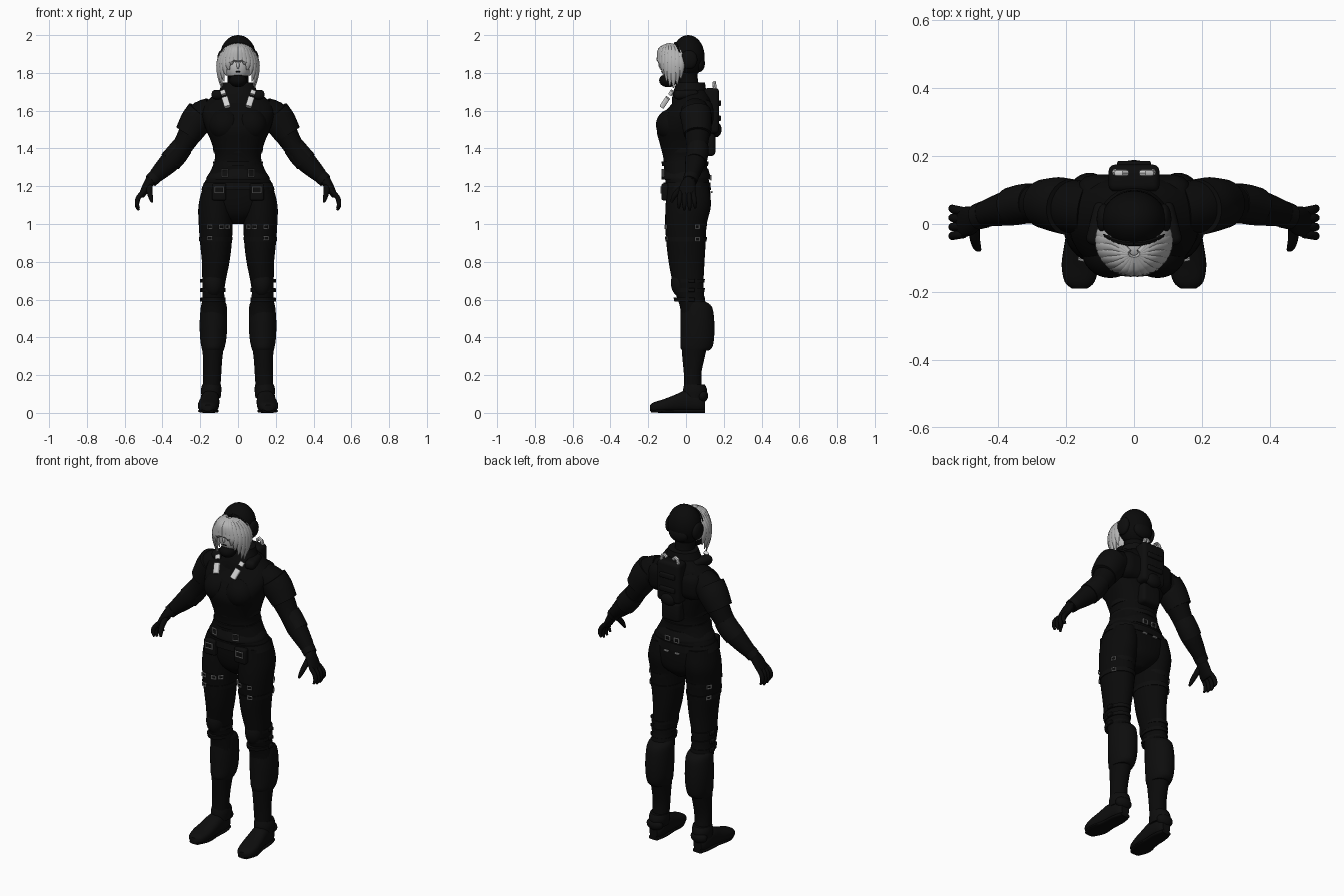
import bpy, bmesh, math
from mathutils import Vector, Matrix

cube = bpy.data.objects.get("Cube")
if cube:
    bpy.data.objects.remove(cube, do_unlink=True)


def material(name, value, rough=0.8):
    m = bpy.data.materials.new(name)
    color = (value, value, value, 1)
    m.diffuse_color = color
    m.use_nodes = True
    node = m.node_tree.nodes["Principled BSDF"]
    node.inputs["Base Color"].default_value = color
    node.inputs["Roughness"].default_value = rough
    return m


black = material("suit black", 0.003)
gear = material("gear black", 0.004)
silver = material("hair grey", 0.45)
skin = material("pale face", 0.55)
metal = material("buckle metal", 0.3)
white = material("strap white", 0.65)


def finish(name, bm, mat, mirror=False):
    bmesh.ops.recalc_face_normals(bm, faces=bm.faces)
    mesh = bpy.data.meshes.new(name)
    bm.to_mesh(mesh)
    bm.free()
    return place(name, mesh, mat, mirror)


def place(name, mesh, mat, mirror):
    ob = bpy.data.objects.new(name, mesh)
    bpy.context.collection.objects.link(ob)
    mesh.materials.clear()
    mesh.materials.append(mat)
    bpy.ops.object.select_all(action="DESELECT")
    ob.select_set(True)
    bpy.context.view_layer.objects.active = ob
    bpy.ops.object.shade_smooth_by_angle(angle=math.radians(40))
    if mirror:
        ob.modifiers.new("Mirror", "MIRROR").use_mirror_merge = False
    return ob


def smooth(rows, steps):
    """Catmull-Rom through rows of numbers."""
    rows = [Vector(r) for r in rows]
    pts = [rows[0]] + rows + [rows[-1]]
    out = []
    for p, q, r, s in zip(pts, pts[1:], pts[2:], pts[3:]):
        for k in range(steps):
            t = k / steps
            out.append(q + (r - p) * (t / 2) + (p * 2 - q * 5 + r * 4 - s) * (t * t / 2)
                       + (q * 3 - p - r * 3 + s) * (t ** 3 / 2))
    return out + [rows[-1]]


def loft(name, rows, mat, axis=None, hint=(0, 1, 0), mirror=False, sides=24, power=2, steps=4):
    """Skin elliptical rings (x, y, z, half width, half depth)."""
    rows = smooth(rows, steps)
    centres = [Vector(r[:3]) for r in rows]
    bm = bmesh.new()
    rings = []
    for i, row in enumerate(rows):
        tangent = Vector(axis) if axis else (
            centres[min(i + 1, len(rows) - 1)] - centres[max(i - 1, 0)]).normalized()
        side = tangent.cross(Vector(hint)).normalized()
        deep = side.cross(tangent)
        ring = []
        for k in range(sides):
            a = math.tau * k / sides
            c, s = math.cos(a), math.sin(a)
            u = math.copysign(abs(c) ** (2 / power), c) * max(row[3], 0.002)
            v = math.copysign(abs(s) ** (2 / power), s) * max(row[4], 0.002)
            ring.append(bm.verts.new(centres[i] + side * u + deep * v))
        rings.append(ring)
    for low, high in zip(rings, rings[1:]):
        for k in range(sides):
            n = (k + 1) % sides
            bm.faces.new((low[k], low[n], high[n], high[k]))
    bm.faces.new(rings[0])
    bm.faces.new(rings[-1])
    return finish(name, bm, mat, mirror)


def upright(name, rows, mat, **options):
    return loft(name, rows, mat, axis=(0, 0, 1), **options)


def ball(name, centre, radii, mat, mirror=False):
    bm = bmesh.new()
    bmesh.ops.create_uvsphere(bm, u_segments=32, v_segments=20, radius=1,
                              matrix=Matrix.Translation(centre) @ Matrix.Diagonal((*radii, 1)))
    return finish(name, bm, mat, mirror)


def box(name, centre, size, mat, bevel=0.01, mirror=False, turn=0):
    bm = bmesh.new()
    bmesh.ops.create_cube(bm, size=1, matrix=Matrix.Translation(centre)
                          @ Matrix.Rotation(turn, 4, "Z") @ Matrix.Diagonal((*size, 1)))
    bmesh.ops.bevel(bm, geom=bm.edges[:], offset=bevel, segments=3, profile=0.5, affect="EDGES")
    return finish(name, bm, mat, mirror)


def wire(name, points, thick, mat, closed=False, mirror=True):
    curve = bpy.data.curves.new(name, "CURVE")
    curve.dimensions = "3D"
    curve.bevel_depth = thick
    curve.bevel_resolution = 2
    spline = curve.splines.new("POLY")
    spline.points.add(len(points) - 1)
    for point, co in zip(spline.points, points):
        point.co = (*co, 1)
    spline.use_cyclic_u = closed
    helper = bpy.data.objects.new(name + " path", curve)
    bpy.context.collection.objects.link(helper)
    mesh = bpy.data.meshes.new_from_object(helper)
    bpy.data.objects.remove(helper, do_unlink=True)
    return place(name, mesh, mat, mirror)


def buckle(name, centre, w, h, turn=0):
    across = Vector((math.cos(turn), math.sin(turn), 0)) * w / 2
    rise = Vector((0, 0, h / 2))
    c = Vector(centre)
    wire(name, [c - across - rise, c + across - rise, c + across + rise, c - across + rise],
         0.004, metal, closed=True)


# Torso and pelvis
upright("torso", [(0, .02, 1.0, .03, .05), (0, .02, 1.05, .12, .1), (0, .015, 1.12, .19, .115),
                  (0, .01, 1.2, .185, .115), (0, 0, 1.27, .15, .115), (0, -.005, 1.35, .122, .115),
                  (0, -.01, 1.43, .14, .13), (0, -.015, 1.5, .17, .14), (0, 0, 1.57, .19, .13),
                  (0, .03, 1.63, .185, .11), (0, .04, 1.68, .13, .085), (0, .03, 1.72, .07, .065)],
        black, sides=40, power=2.3)
ball("chest", (.07, -.075, 1.525), (.085, .084, .085), black, mirror=True)
box("back_yoke", (0, .085, 1.58), (.34, .12, .16), black, bevel=.05)
upright("jacket_hem", [(0, 0, 1.29, .138, .118), (0, 0, 1.25, .165, .13), (0, 0, 1.235, .168, .13)], gear, sides=40)
upright("belt", [(0, .005, 1.22, .18, .124), (0, .005, 1.18, .195, .127)], gear, sides=40, power=2.3)
box("hip_pouch", (.1, -.112, 1.17), (.075, .035, .09), gear, mirror=True)
for z in (1.32, 1.39):
    upright("waist_band", [(0, -.005, z - .012, .13, .122), (0, -.005, z + .012, .132, .125)], gear, sides=40)

# Collar and neck
upright("neck", [(0, .03, 1.66, .065, .06), (0, .01, 1.75, .055, .055), (0, 0, 1.82, .06, .06)], black)
upright("collar", [(0, .025, 1.64, .14, .1), (0, .02, 1.69, .105, .09), (0, .025, 1.75, .085, .075)], gear)
box("collar_wing", (.1, 0, 1.685), (.06, .13, .05), gear, bevel=.02, mirror=True, turn=.25)

# Legs
upright("leg", [(.11, .01, 1.2, .075, .11), (.117, .012, 1.1, .092, .12), (.118, 0, 1.0, .09, .11),
                (.117, 0, .9, .084, .104), (.118, .003, .8, .073, .095), (.127, .01, .7, .062, .083),
                (.13, .02, .63, .057, .075), (.128, .04, .55, .066, .07), (.13, .05, .42, .066, .075),
                (.134, .04, .3, .052, .06), (.137, .035, .2, .048, .046), (.142, .04, .08, .045, .05)],
        black, mirror=True, sides=32)
upright("calf_guard", [(.128, .035, .59, .06, .066), (.128, .055, .56, .069, .083), (.13, .06, .48, .073, .09),
                       (.131, .06, .4, .07, .089), (.132, .055, .35, .062, .085), (.133, .05, .33, .056, .07)],
        gear, mirror=True, sides=32)
ball("knee_pad", (.128, -.03, .69), (.05, .05, .075), gear, mirror=True)
for z in (.6, .65, .7):
    upright("knee_strap", [(.13, .018, z - .01, .063, .08), (.13, .017, z + .01, .064, .083)], gear, mirror=True)
    box("knee_clip", (.193, .03, z), (.018, .035, .02), gear, bevel=.004, mirror=True)
for z in (.92, .99):
    upright("thigh_strap", [(.118, 0, z - .012, .087, .108), (.118, 0, z + .012, .089, .112)], gear, mirror=True, sides=32)

# Boots
loft("boot", [(.145, .1, .045, .025, .03), (.145, .07, .052, .042, .046), (.147, 0, .062, .048, .056),
              (.152, -.06, .05, .053, .045), (.158, -.12, .038, .055, .034), (.16, -.17, .03, .044, .026),
              (.16, -.19, .026, .022, .016)], gear, axis=(0, 1, 0), hint=(0, 0, 1), mirror=True, power=2.5)
loft("sole", [(.145, .1, .01, .03, .01), (.146, .04, .01, .044, .01), (.15, -.04, .01, .045, .01),
              (.157, -.12, .01, .054, .01), (.16, -.185, .012, .03, .01)],
     black, axis=(0, 1, 0), hint=(0, 0, 1), mirror=True, power=3)
upright("ankle_collar", [(.142, .045, .08, .05, .06), (.142, .048, .12, .054, .064), (.14, .045, .15, .05, .055)], gear, mirror=True)
ball("ankle_disc", (.145, .085, .09), (.05, .032, .035), gear, mirror=True)

# Arms
loft("arm", [(.14, .045, 1.59, .08, .08), (.205, .055, 1.56, .08, .078), (.255, .06, 1.475, .063, .065),
             (.305, .057, 1.395, .053, .055), (.355, .05, 1.335, .056, .054), (.42, .035, 1.27, .043, .042),
             (.465, .02, 1.225, .029, .032)], black, mirror=True)
loft("short_sleeve", [(.19, .05, 1.59, .083, .083), (.225, .057, 1.54, .083, .081), (.265, .06, 1.475, .072, .072)],
     gear, mirror=True)
loft("elbow_guard", [(.295, .062, 1.41, .057, .057), (.325, .06, 1.37, .06, .058), (.36, .052, 1.33, .06, .056)],
     gear, mirror=True)
loft("glove_cuff", [(.44, .028, 1.25, .038, .04), (.462, .021, 1.228, .036, .038)], gear, mirror=True)
loft("palm", [(.46, .02, 1.235, .028, .03), (.482, .01, 1.2, .024, .042), (.505, .005, 1.16, .018, .044),
              (.512, .005, 1.145, .013, .038)], black, mirror=True)
for i in range(4):
    y = -.033 + i * .025
    drop = (0, .01, .012, 0)[i]
    loft("finger", [(.5, y * .9, 1.17, .012, .012), (.527, y, 1.14, .013, .013),
                    (.535, y * 1.1, 1.11 - drop, .011, .011), (.525, y * 1.15, 1.085 - drop, .006, .006)],
         black, mirror=True, sides=12)
loft("thumb", [(.47, -.01, 1.2, .017, .017), (.468, -.045, 1.17, .015, .015), (.462, -.067, 1.14, .012, .012),
               (.455, -.076, 1.115, .006, .006)], black, hint=(1, 0, 0), mirror=True, sides=12)

# Head and helmet
ball("helmet", (0, .012, 1.888), (.095, .086, .112), black)
ball("ear_cup", (.088, .015, 1.87), (.022, .045, .05), gear, mirror=True)
wire("helmet_rim", [(.092 * math.sin(a), -.055 + .04 * (1 - math.cos(a)), 1.86 + .095 * math.cos(a))
                    for a in (math.tau * k / 40 for k in range(12))], .01, gear)
ball("helmet_back_pack", (0, .07, 1.85), (.06, .03, .045), gear)
face = ball("face", (0, -.06, 1.845), (.07, .074, .1), skin)
face.data.materials.append(black)
for poly in face.data.polygons:
    poly.material_index = 1 if poly.center.z < 1.785 else 0
ball("face_mask", (0, -.095, 1.76), (.046, .047, .036), black)
ball("nose", (0, -.133, 1.84), (.008, .012, .018), skin)
ball("eye", (.027, -.121, 1.865), (.012, .006, .005), black, mirror=True)
ball("lips", (0, -.127, 1.806), (.014, .005, .004), gear)

# Swept hair locks framing the face
tips = (1.87, 1.845, 1.815, 1.785, 1.755, 1.73, 1.72, 1.74, 1.77)
for i, tip in enumerate(tips):
    a = math.radians(8 + i * 12)
    out = Vector((math.sin(a), -math.cos(a), 0))
    x, y = .1 * out.x, -.05 + .095 * out.y
    loft("hair_lock", [(x * .15, -.085 - .01 * math.cos(a), 1.95, .008, .008),
                       (x * .65, y * .85 - .015, 1.925, .017, .01),
                       (x, y, 1.87, .02, .011), (x * 1.03, y, (1.87 + tip) / 2, .018, .01),
                       (x * .88, y, tip, .003, .003)], silver, hint=out, mirror=True, sides=10)

# Back unit with light handles
box("back_unit", (0, .135, 1.6), (.15, .08, .24), gear, bevel=.02)
box("lower_back_unit", (0, .12, 1.42), (.12, .07, .12), gear, bevel=.02)
ball("back_canister", (0, .16, 1.5), (.05, .028, .04), gear)
for z in (1.56, 1.64):
    box("back_rib", (0, .175, z), (.1, .022, .03), gear, bevel=.007)
wire("back_handle", [(.022, .15, 1.735), (.035, .15, 1.748), (.05, .15, 1.74), (.055, .152, 1.72),
                     (.055, .155, 1.65)], .01, white)

# Light chest straps
loft("chest_strap_top", [(.082, -.072, 1.705, .014, .009), (.075, -.085, 1.685, .014, .009)], white, mirror=True, power=4)
loft("chest_strap", [(.07, -.096, 1.668, .017, .012), (.055, -.128, 1.62, .017, .012)], white, mirror=True, power=4)

# Metal buckles on belt, thighs and back
buckle("pouch_buckle", (.1, -.132, 1.18), .045, .03)
buckle("belt_buckle", (.07, -.122, 1.27), .03, .035, .3)
buckle("rear_belt_buckle", (.03, .132, 1.245), .03, .025)
for x, y, z, turn in ((.15, -.107, .985, .2), (.085, -.107, .985, -.2), (.055, -.082, .985, -.7),
                      (.15, -.103, .925, .2), (.195, .06, .985, 2.1), (.192, .06, .92, 2.1)):
    buckle("thigh_buckle", (x, y, z), .024, .018, turn)
box("rear_plate", (.035, .135, 1.17), (.03, .012, .01), metal, bevel=.003, mirror=True)
